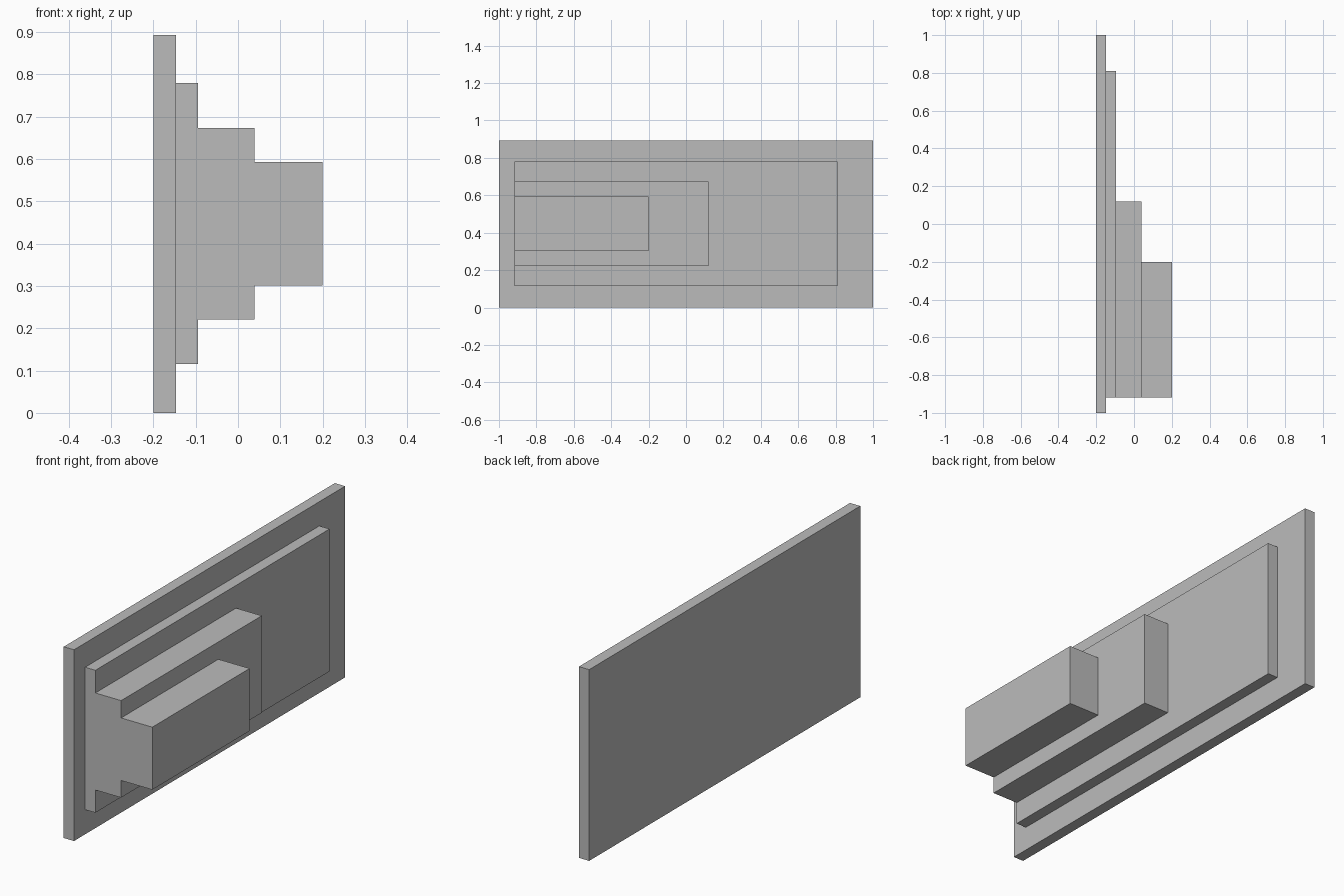
import bpy

cube = bpy.data.objects.get("Cube")
if cube:
    bpy.data.objects.remove(cube, do_unlink=True)

# Single plain grey
grey = bpy.data.materials.new("plain_grey")
grey.use_nodes = True
colour = (0.5, 0.5, 0.5, 1)
grey.diffuse_color = colour
grey.node_tree.nodes["Principled BSDF"].inputs["Base Color"].default_value = colour


def box(name, x, y, z):
    """Box spanning the given (low, high) ranges."""
    spans = (x, y, z)
    bpy.ops.mesh.primitive_cube_add(size=1, location=[(a + b) / 2 for a, b in spans])
    obj = bpy.context.object
    obj.name = name
    obj.scale = [b - a for a, b in spans]
    bpy.ops.object.transform_apply(location=False, rotation=False, scale=True)
    obj.data.materials.append(grey)


# Upright back plate
box("back_plate", (-0.2, -0.147), (-1, 1), (0, 0.893))

# Stepped tiers, flush at the front end, each standing on the one before
FRONT = -0.918
tiers = [
    ("wide_tier", -0.094, 0.81, (0.115, 0.78)),
    ("middle_tier", 0.039, 0.12, (0.221, 0.674)),
    ("narrow_tier", 0.2, -0.2, (0.301, 0.593)),
]
base = -0.147
for name, outer, back, height in tiers:
    box(name, (base, outer), (FRONT, back), height)
    base = outer
